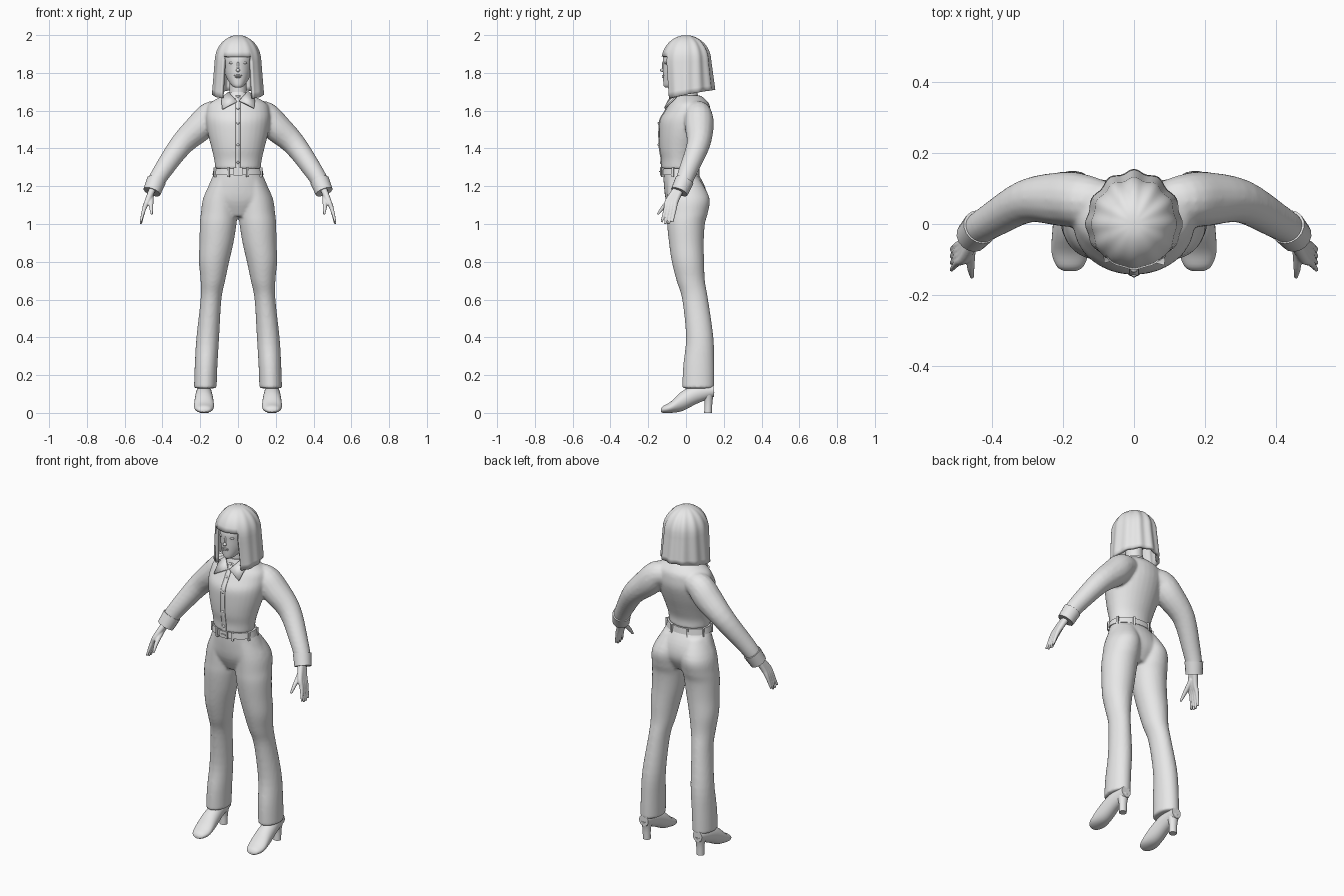
import bpy, bmesh, math
from mathutils import Vector, Matrix

cube = bpy.data.objects.get("Cube")
if cube:
    bpy.data.objects.remove(cube)

COLOUR = (0.8, 0.8, 0.8, 1)
grey = bpy.data.materials.new("light_grey")
grey.use_nodes = True
grey.diffuse_color = COLOUR
grey.node_tree.nodes["Principled BSDF"].inputs["Base Color"].default_value = COLOUR


def spline(points, steps=4):
    """Smooth interpolation through rows of numbers."""
    result = []
    last = len(points) - 1
    for i in range(last):
        window = (points[max(i - 1, 0)], points[i], points[i + 1], points[min(i + 2, last)])
        for step in range(steps):
            t = step / steps
            result.append([q + t / 2 * (r - p + t * (2 * p - 5 * q + 4 * r - s + t * (3 * (q - r) + s - p)))
                           for p, q, r, s in zip(*window)])
    result.append(points[-1])
    return result


def circle(count):
    angles = [math.tau * i / count for i in range(count)]
    return [(math.cos(angle), math.sin(angle)) for angle in angles]


def skin(bm, rows):
    """Bridge closed rings of points and cap both ends."""
    rings = [[bm.verts.new(point) for point in row] for row in rows]
    for lower, upper in zip(rings, rings[1:]):
        for i in range(len(lower)):
            bm.faces.new((lower[i - 1], lower[i], upper[i], upper[i - 1]))
    bm.faces.new(rings[0])
    bm.faces.new(rings[-1])


def loft(bm, sections, along="z"):
    """Oval sections: station, centre x, half width, near side, far side."""
    rows = []
    for station, centre, half, near, far in spline(sections):
        row = []
        for cos, sin in circle(32):
            x = centre + half * cos
            other = (near + far) / 2 + (far - near) / 2 * sin
            row.append((x, other, station) if along == "z" else (x, station, other))
        rows.append(row)
    skin(bm, rows)


def tube(bm, path):
    """Round tube through points given as x, y, z, radius."""
    path = spline(path)
    points = [Vector(p[:3]) for p in path]
    rows = []
    for i, point in enumerate(points):
        heading = points[min(i + 1, len(points) - 1)] - points[max(i - 1, 0)]
        side = heading.cross(Vector((0, 1, 0))).normalized()
        other = heading.cross(side).normalized()
        rows.append([point + path[i][3] * (side * cos + other * sin) for cos, sin in circle(16)])
    skin(bm, rows)


def ball(bm, place, size):
    matrix = Matrix.Translation(place) @ Matrix.Diagonal((*size, 1))
    bmesh.ops.create_uvsphere(bm, u_segments=16, v_segments=10, radius=1, matrix=matrix)


def box(bm, place, size, turn=0):
    matrix = Matrix.Translation(place) @ Matrix.Rotation(turn, 4, "Z") @ Matrix.Diagonal((*size, 1))
    bmesh.ops.create_cube(bm, size=1, matrix=matrix)


def mirror(bm):
    """Copy everything built so far to the other side."""
    copy = bmesh.ops.duplicate(bm, geom=bm.verts[:] + bm.edges[:] + bm.faces[:])["geom"]
    for item in copy:
        if isinstance(item, bmesh.types.BMVert):
            item.co.x = -item.co.x


def finish(name, bm, voxel=0, thickness=0):
    bmesh.ops.recalc_face_normals(bm, faces=bm.faces)
    for face in bm.faces:
        face.smooth = True
    for edge in bm.edges:
        edge.smooth = edge.calc_face_angle(0) < math.radians(45)
    mesh = bpy.data.meshes.new(name)
    bm.to_mesh(mesh)
    bm.free()
    mesh.materials.append(grey)
    part = bpy.data.objects.new(name, mesh)
    bpy.context.collection.objects.link(part)
    if thickness:
        solid = part.modifiers.new("thickness", "SOLIDIFY")
        solid.thickness = thickness
        solid.offset = -1
    if voxel:
        merge = part.modifiers.new("merge", "REMESH")
        merge.mode = "VOXEL"
        merge.voxel_size = voxel
        merge.use_smooth_shade = True
        soften = part.modifiers.new("soften", "SMOOTH")
        soften.factor = 0.5
        soften.iterations = 5


# Shirt: torso and sleeves merged
TORSO = [(1.29, 0, .12, -.13, .06), (1.34, 0, .126, -.13, .06), (1.4, 0, .14, -.14, .08),
         (1.48, 0, .16, -.143, .11), (1.55, 0, .17, -.138, .13), (1.6, 0, .167, -.11, .13),
         (1.64, 0, .15, -.085, .12), (1.68, 0, .08, -.06, .08)]
bm = bmesh.new()
tube(bm, [(.08, .06, 1.59, .06), (.14, .065, 1.575, .075), (.2, .07, 1.515, .077),
          (.3, .065, 1.42, .062), (.4, .01, 1.28, .05), (.44, -.015, 1.215, .045)])
mirror(bm)
loft(bm, TORSO)
finish("shirt", bm, voxel=.008)

# Cuffs
bm = bmesh.new()
tube(bm, [(.432, -.008, 1.23, .051), (.456, -.035, 1.17, .047)])
mirror(bm)
finish("cuffs", bm)

# Hands: each finger runs from the wrist through the palm
bm = bmesh.new()
for finger, tip in enumerate((1.01, 1, 1, 1.01)):
    y = -.108 + finger * .016
    tube(bm, [(.455, y / 2, 1.18, .018), (.48, y * .9, 1.12, .015),
              (.497, y, 1.08, .011), (.515, y * 1.2, tip, .006)])
tube(bm, [(.46, -.06, 1.15, .015), (.46, -.12, 1.09, .011), (.456, -.15, 1.05, .006)])
mirror(bm)
finish("hands", bm, voxel=.0035)

# Trousers: flared legs and pelvis merged
bm = bmesh.new()
loft(bm, [(.13, .173, .06, -.02, .15), (.25, .169, .06, -.015, .15), (.4, .16, .06, 0, .145),
          (.6, .143, .055, -.02, .117), (.7, .133, .065, -.05, .1), (.8, .127, .08, -.075, .096),
          (.9, .114, .09, -.09, .094), (1, .105, .097, -.1, .1), (1.06, .1, .096, -.1, .116),
          (1.14, .093, .09, -.1, .124), (1.24, .07, .064, -.1, .07)])
mirror(bm)
loft(bm, [(1.28, 0, .122, -.12, .055), (1.2, 0, .157, -.117, .1),
          (1.12, 0, .18, -.105, .11), (1.04, 0, .1, -.07, .07)])
finish("trousers", bm, voxel=.008)

# Belt, loops and buckle
bm = bmesh.new()
loft(bm, [(1.26, 0, .135, -.132, .07), (1.295, 0, .128, -.13, .066)])
finish("belt", bm)
bm = bmesh.new()
for cos, sin in circle(8):
    turn = math.atan2(sin, cos) + math.pi / 8
    box(bm, (.132 * math.cos(turn), .1 * math.sin(turn) - .031, 1.273), (.014, .012, .05), turn)
finish("belt_loops", bm)
bm = bmesh.new()
box(bm, (0, -.133, 1.278), (.05, .01, .04))
box(bm, (0, -.137, 1.278), (.03, .012, .006))
finish("buckle", bm)

# Button placket and buttons follow the chest line
chest = [(row[3] - .004, row[0]) for row in spline(TORSO)]
bm = bmesh.new()
edges = [[bm.verts.new((x, y, z)) for y, z in chest] for x in (-.013, .013)]
for i in range(len(chest) - 1):
    bm.faces.new((edges[0][i], edges[1][i], edges[1][i + 1], edges[0][i + 1]))
finish("placket", bm, thickness=.006)
bm = bmesh.new()
for y, z in chest[3::6]:
    ball(bm, (0, y, z), (.007, .005, .007))
finish("buttons", bm)

# Collar: neck band and pointed flaps
bm = bmesh.new()
loft(bm, [(1.64, 0, .075, -.08, .07), (1.7, 0, .055, -.055, .06)])
finish("collar_band", bm)
bm = bmesh.new()
flap = [(.006, -.09, 1.65), (.05, -.05, 1.7), (.09, -.05, 1.67), (.084, -.11, 1.61)]
bm.faces.new([bm.verts.new(corner) for corner in flap])
mirror(bm)
finish("collar_flaps", bm, thickness=.008)

# Head and neck
bm = bmesh.new()
loft(bm, [(1.64, 0, .047, -.05, .05), (1.8, 0, .045, -.05, .05)])
loft(bm, [(1.722, 0, .015, -.11, -.07), (1.735, 0, .035, -.119, -.03), (1.78, 0, .063, -.121, .05),
          (1.83, 0, .075, -.122, .08), (1.89, 0, .078, -.118, .08), (1.95, 0, .05, -.07, .06)])
finish("head", bm)

# Nose, lips and eyes
bm = bmesh.new()
ball(bm, (0, -.126, 1.814), (.011, .011, .009))
ball(bm, (0, -.119, 1.836), (.007, .009, .028))
finish("nose", bm)
bm = bmesh.new()
for z, width in ((1.786, .021), (1.778, .016)):
    ball(bm, (0, -.119, z), (width, .007, .005))
finish("lips", bm)
bm = bmesh.new()
ball(bm, (.032, -.107, 1.853), (.015, .009, .007))
mirror(bm)
finish("eyes", bm)

# Bobbed hair: a domed crown, then flared locks left open around the face
DOME, LOCKS, COLUMNS = 8, 6, 96
FRINGE = DOME - 1
bm = bmesh.new()
rings = []
for j in range(1, DOME + LOCKS + 1):
    rise = math.pi / 2 * min(j / DOME, 1)
    drop = max(j - DOME, 0) / LOCKS
    ring = []
    for cos, sin in circle(COLUMNS):
        back = (1 - cos) / 2
        folds = math.cos(12 * math.atan2(sin, cos))
        ridge = math.sin(rise) * (1 + (.01 + .025 * back) * folds * min(j / 4, 1))
        depth = .13 + .02 * drop * (2 * back - 1)
        z = 1.86 + .14 * math.cos(rise) - drop * (.2 - .05 * back)
        ring.append(bm.verts.new((ridge * (.121 + .014 * drop) * sin, -ridge * depth * cos, z)))
    rings.append(ring)
bm.faces.new(rings[0])
for j, (upper, lower) in enumerate(zip(rings, rings[1:]), start=1):
    for i in range(COLUMNS):
        facing = min(i, COLUMNS - i) < COLUMNS / 9
        if j < FRINGE or not facing:
            bm.faces.new((upper[i - 1], upper[i], lower[i], lower[i - 1]))
loose = [vert for vert in bm.verts if not vert.link_faces]
bmesh.ops.delete(bm, geom=loose, context="VERTS")
finish("hair", bm, thickness=.018)

# Heeled shoes
bm = bmesh.new()
loft(bm, [(-.133, .18, .015, .005, .02), (-.12, .18, .037, 0, .037), (-.08, .18, .052, 0, .06),
          (-.02, .18, .05, .01, .115), (.06, .18, .042, .05, .15), (.147, .178, .03, .085, .15)], along="y")
mirror(bm)
finish("shoes", bm)
bm = bmesh.new()
loft(bm, [(0, .178, .022, .096, .138), (.06, .178, .024, .097, .14), (.11, .178, .034, .08, .15)])
mirror(bm)
finish("shoe_heels", bm)
